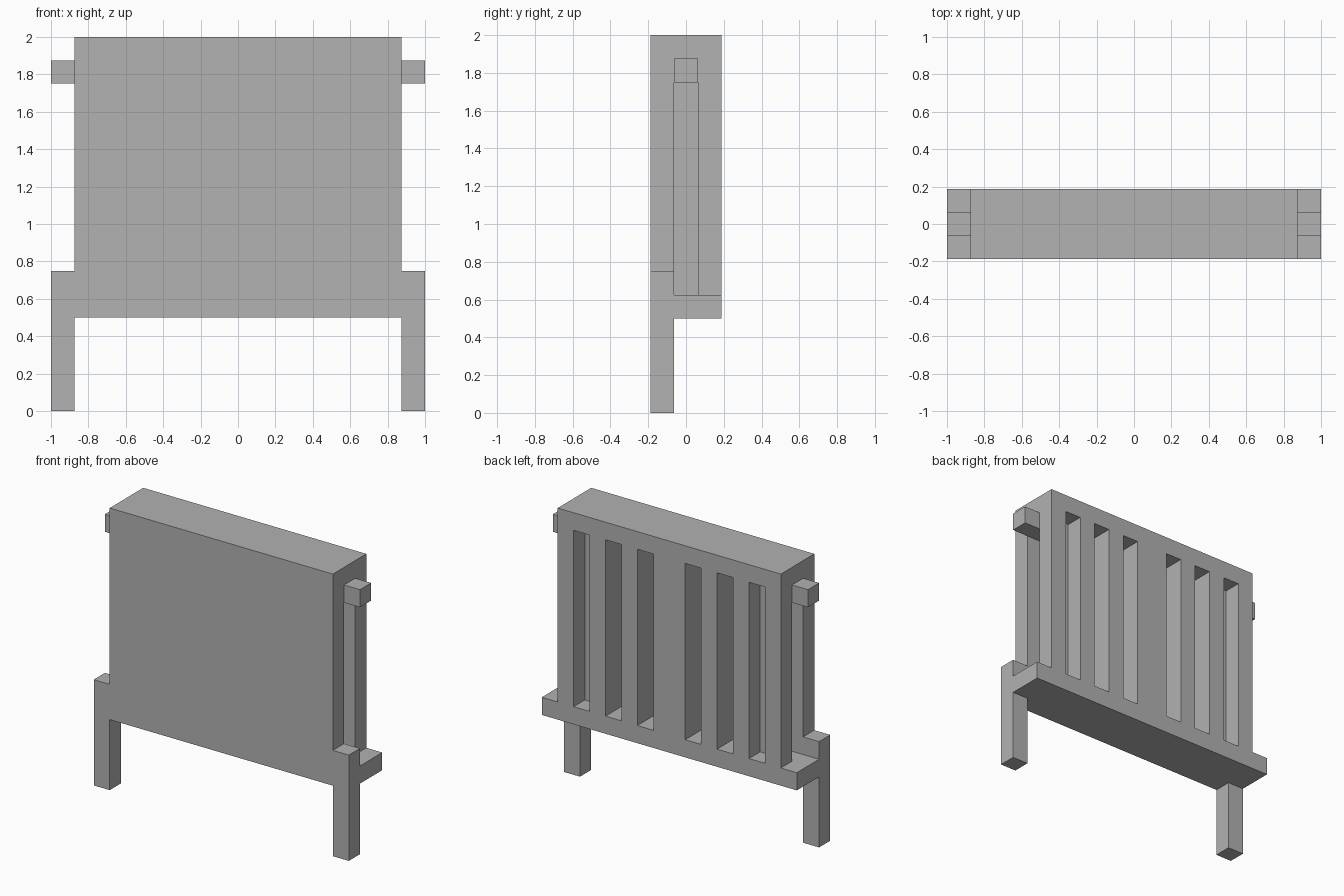
import bpy
import bmesh
from mathutils import Matrix, Vector

cube = bpy.data.objects.get("Cube")
if cube:
    bpy.data.objects.remove(cube, do_unlink=True)

U = 0.125  # one grid step

grey = bpy.data.materials.new("plain grey")
grey.use_nodes = True
grey.diffuse_color = (0.445, 0.445, 0.445, 1)
grey.node_tree.nodes["Principled BSDF"].inputs["Base Color"].default_value = grey.diffuse_color


def boxes(name, spans):
    """One object from boxes given as (x, y, z) ranges in grid steps."""
    bm = bmesh.new()
    for span in spans:
        centre = Vector([(a + b) / 2 * U for a, b in span])
        size = [(b - a) * U for a, b in span]
        bmesh.ops.create_cube(bm, size=1, matrix=Matrix.Translation(centre) @ Matrix.Diagonal((*size, 1)))
    mesh = bpy.data.meshes.new(name)
    bm.to_mesh(mesh)
    bm.free()
    mesh.materials.append(grey)
    obj = bpy.data.objects.new(name, mesh)
    bpy.context.collection.objects.link(obj)
    return obj


def cut(target, cutter):
    mod = target.modifiers.new(cutter.name, "BOOLEAN")
    mod.operation = "DIFFERENCE"
    mod.solver = "EXACT"
    mod.object = cutter
    cutter.hide_render = True
    cutter.hide_set(True)


def both(lo, hi):
    """The same x range on both sides."""
    return [(lo, hi), (-hi, -lo)]


FRONT, MID, BACK = -1.5, -0.5, 1.5

# Main casing
casing = boxes("casing", [((-7, 7), (FRONT, BACK), (4, 16))])

# Back grille slots: inner ones deep, outer ones shallow
inner = [x for lo in (1, 3) for x in both(lo, lo + 1)]
cut(casing, boxes("inner_slot_cutter", [(x, (MID, 2), (5, 15)) for x in inner]))
cut(casing, boxes("outer_slot_cutter", [(x, (0.5, 2), (5, 15)) for x in both(5, 6)]))

# Upright recesses in the ends
cut(casing, boxes("end_recess_cutter", [(x, (MID, 0.5), (5, 14)) for x in both(6, 8)]))

# Legs, base ledges and pipe stubs on each end
for side, x in zip(("left", "right"), both(7, 8)):
    boxes(side + "_leg", [(x, (FRONT, MID), (0, 6))])
    boxes(side + "_base_ledge", [(x, (MID, BACK), (4, 5))])
    boxes(side + "_pipe_stub", [(x, (MID, 0.5), (14, 15))])
